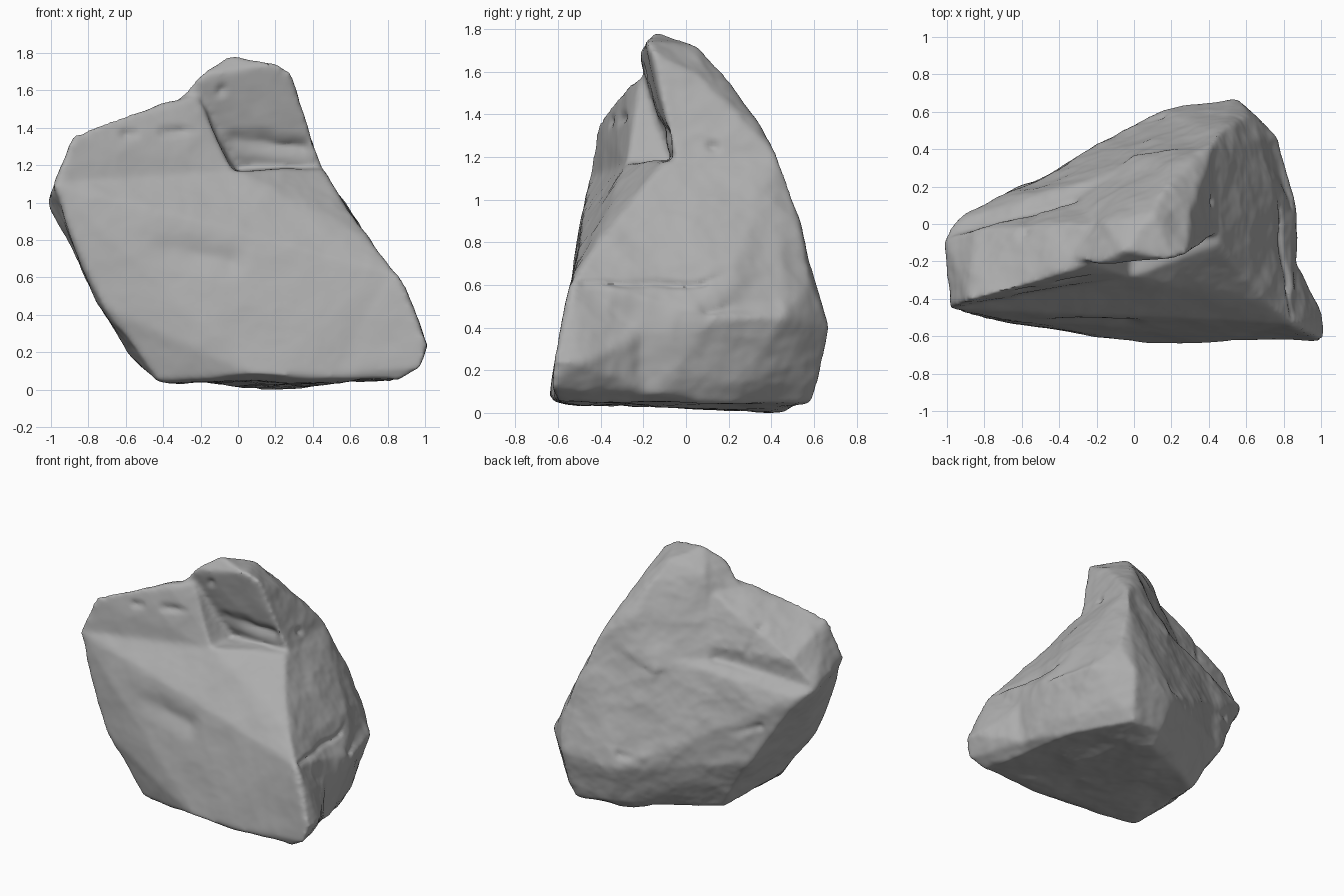
import bpy, bmesh
from mathutils import Vector, noise

cube = bpy.data.objects.get("Cube")
if cube:
    bpy.data.objects.remove(cube)

# Corner points of the convex masses that make up the boulder
BODY = [(-.42, -.51, .05), (.1, -.65, .08), (.45, -.63, .07), (.85, -.6, .05), (.84, -.53, .62),
        (.71, -.42, .8), (.57, -.26, 1), (.45, -.1, 1.18), (.2, -.2, 1.13), (0, -.28, 1.17),
        (-.98, -.45, 1.1), (-.86, -.48, .76), (-.71, -.52, .44), (-.83, -.25, .6), (-.6, -.3, .2),
        (-1.01, -.08, 1), (-.94, .02, .95), (-.64, .18, .44), (-.4, .15, .06), (.2, .45, .01),
        (.25, .57, .08), (.5, .59, .05), (.72, .2, .04), (.84, -.14, .1), (.84, -.15, .45),
        (.87, .14, .46), (.77, .46, .45), (.55, .67, .4), (.15, .61, .36), (.62, .59, .62),
        (.48, .53, .9), (.45, .49, 1.08), (.42, .43, 1.2)]
TIP = [(.98, -.63, .12), (1.01, -.62, .25), (1.01, -.51, .23), (.85, -.54, .62), (.83, -.15, .4),
       (.82, -.14, .1), (.86, -.6, .04), (.5, -.62, .08), (.6, -.3, .3), (.6, -.58, .3)]
SHOULDER = [(-.98, -.45, 1.1), (-.88, -.41, 1.36), (-.7, -.36, 1.44), (-.35, -.27, 1.51),
            (-.2, -.27, 1.38), (-.22, -.21, 1.58), (-1.01, -.08, 1), (-.85, -.02, 1.2),
            (-.6, -.06, 1.36), (-.2, 0, 1.54), (0, .2, 1.2), (-.02, -.28, 1.16), (-.3, 0, .8)]
SUMMIT = [(-.21, -.22, 1.68), (-.05, -.14, 1.79), (.2, -.19, 1.75), (.28, -.16, 1.7),
          (-.15, 0, 1.66), (.1, .06, 1.71), (.15, .17, 1.6), (.3, .06, 1.58), (.35, -.06, 1.42),
          (.45, -.05, 1.18), (.22, .32, 1.37), (.42, .43, 1.2), (-.35, -.17, 1.5),
          (.1, -.1, 1.28), (-.3, .15, 1.12), (0, .36, 1.03), (.2, .1, .8)]

bm = bmesh.new()
for points in (BODY, TIP, SHOULDER, SUMMIT):
    verts = [bm.verts.new(p) for p in points]
    hull = bmesh.ops.convex_hull(bm, input=verts)
    spare = [g for g in hull["geom_interior"] if isinstance(g, bmesh.types.BMVert)]
    bmesh.ops.delete(bm, geom=spare, context="VERTS")
bmesh.ops.recalc_face_normals(bm, faces=bm.faces)
mesh = bpy.data.meshes.new("boulder")
bm.to_mesh(mesh)
bm.free()
boulder = bpy.data.objects.new("boulder", mesh)
bpy.context.collection.objects.link(boulder)
bpy.context.view_layer.objects.active = boulder
boulder.select_set(True)

# Fuse the masses into one skin and wear down the edges
remesh = boulder.modifiers.new("fuse", "REMESH")
remesh.mode = "VOXEL"
remesh.voxel_size = 0.016
bpy.ops.object.modifier_apply(modifier=remesh.name)
worn = boulder.modifiers.new("wear", "SMOOTH")
worn.factor, worn.iterations = 0.5, 8
bpy.ops.object.modifier_apply(modifier=worn.name)


def dent(p, a, b, radius, depth):
    """Depth of a groove that follows the segment a-b."""
    a, b = Vector(a), Vector(b)
    t = max(0, min(1, (p - a).dot(b - a) / (b - a).length_squared))
    q = a.lerp(b, t) + noise.noise_vector(p * 6) * 0.02
    return depth * max(0, 1 - (p - q).length / radius) ** 2


# Cracks, hollows and pits: start, end, radius, depth
GROOVES = [((.83, -.48, .61), (.8, .08, .62), .035, .03), ((.8, .08, .62), (.78, .22, .68), .035, .03),
           ((.86, .1, .48), (.8, .42, .54), .09, .03),
           ((-.35, -.48, .75), (-.05, -.5, .68), .14, .035),
           ((-.7, .13, .72), (-.25, .32, .6), .05, .035), ((0, .5, .4), (.15, .55, .45), .06, .03),
           ((0, -.14, 1.34), (.35, -.08, 1.3), .09, .035),
           ((-.58, -.05, 1.35), (-.55, .05, 1.2), .07, .03),
           ((-.6, -.37, 1.38), (-.55, -.37, 1.38), .05, .03),
           ((-.4, -.3, 1.38), (-.22, -.3, 1.4), .05, .03),
           ((-.08, -.2, 1.59), (-.08, -.2, 1.6), .05, .03), ((.43, .12, 1.25), (.43, .13, 1.25), .05, .03)]

# Weathered relief: broad undulation, chipped terraces, fine grain and grooves
bm = bmesh.new()
bm.from_mesh(boulder.data)
bm.normal_update()
moves = []
for v in bm.verts:
    p, n = v.co.copy(), v.normal
    rough = 0.4 + 0.6 * max(0, min(1, n.y + 1))
    relief = 0.02 * rough * noise.noise(p * 2.6)
    relief += 0.011 * rough * (noise.ridged_multi_fractal(p * 2.2, 1, 2, 3, 1, 2) - 1)
    relief += 0.007 * rough * noise.fractal(p * 6, 1, 2, 3)
    relief -= sum(dent(p, *groove) for groove in GROOVES)
    moves.append(p + n * relief)
for v, co in zip(bm.verts, moves):
    v.co = co
bmesh.ops.smooth_vert(bm, verts=bm.verts, factor=0.4,
                      use_axis_x=True, use_axis_y=True, use_axis_z=True)

# Rest it on the ground
floor = min(v.co.z for v in bm.verts)
bmesh.ops.translate(bm, verts=bm.verts, vec=(0, 0, -floor))
bm.to_mesh(boulder.data)
bm.free()

# Plain grey stone
stone = bpy.data.materials.new("grey stone")
stone.use_nodes = True
grey = (0.42, 0.42, 0.42, 1)
stone.diffuse_color = grey
stone.node_tree.nodes["Principled BSDF"].inputs["Base Color"].default_value = grey
boulder.data.materials.clear()
boulder.data.materials.append(stone)
bpy.ops.object.shade_smooth_by_angle(angle=0.9)
